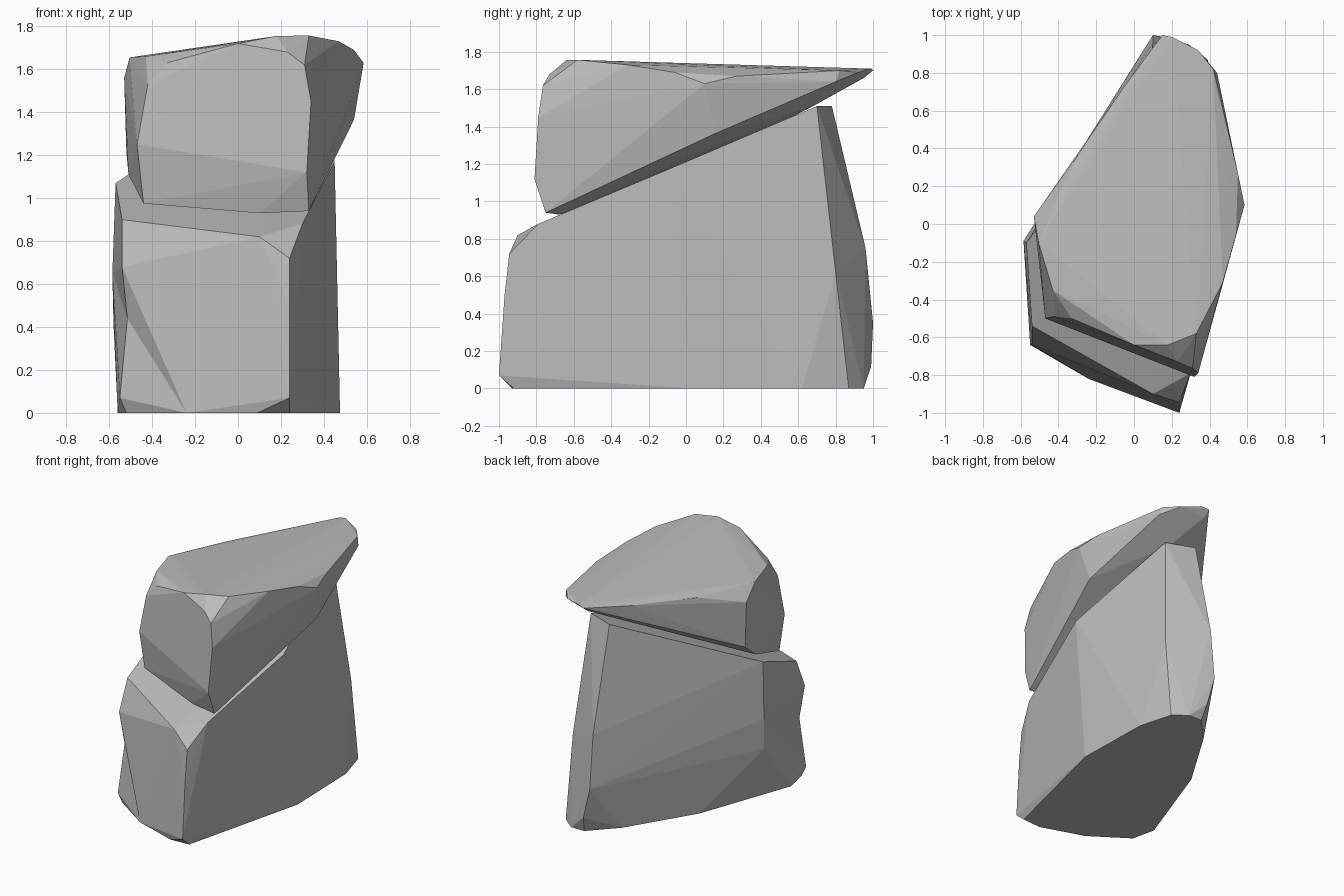
import bpy
import bmesh
from mathutils import Vector

default_cube = bpy.data.objects.get("Cube")
if default_cube:
    bpy.data.objects.remove(default_cube, do_unlink=True)


def make_material(name, colour):
    material = bpy.data.materials.new(name)
    material.use_nodes = True
    material.diffuse_color = colour
    shader = next(n for n in material.node_tree.nodes if n.type == "BSDF_PRINCIPLED")
    shader.inputs["Base Color"].default_value = colour
    shader.inputs["Roughness"].default_value = .9
    return material


def level(height, outline):
    """Lift a flat outline to one height."""
    return [(x, y, height) for x, y in outline]


def dent_edge(mesh, start, end, target):
    """Split the edge between two corners and press its middle to a target."""
    def nearest(point):
        return min(mesh.verts, key=lambda vert: (vert.co - Vector(point)).length)
    first, last = nearest(start), nearest(end)
    edge = mesh.edges.get((first, last))
    if edge:
        _, middle = bmesh.utils.edge_split(edge, first, .5)
        middle.co = Vector(target)
        bmesh.ops.triangulate(mesh, faces=list(middle.link_faces))


def make_boulder(name, corners, material, dents=()):
    """Wrap corner points in a faceted convex skin, then press in the dents."""
    mesh = bmesh.new()
    for corner in corners:
        mesh.verts.new(corner)
    bmesh.ops.convex_hull(mesh, input=list(mesh.verts))
    loose = [vert for vert in mesh.verts if not vert.link_faces]
    bmesh.ops.delete(mesh, geom=loose, context="VERTS")
    for dent in dents:
        dent_edge(mesh, *dent)
    bmesh.ops.recalc_face_normals(mesh, faces=list(mesh.faces))
    data = bpy.data.meshes.new(name)
    mesh.to_mesh(data)
    mesh.free()
    data.materials.append(material)
    boulder = bpy.data.objects.new(name, data)
    bpy.context.collection.objects.link(boulder)
    return boulder


stone_grey = make_material("stone grey", (.5, .5, .5, 1))

# Lower boulder: flat foot, upright sides, top ramping up to the back
foot = level(0, [
    (.24, -.92), (.09, -.93), (-.24, -.82), (-.52, -.63), (-.56, -.45),
    (-.3, .27), (0, .76), (.18, .95), (.29, .95), (.39, .87), (.46, .62), (.475, .03)])
front_left_low = (-.55, -.64, .07)
front_left_high = (-.54, -.64, .68)
lower_front = [
    front_left_low, front_left_high, (-.54, -.54, .9),
    (.24, -1, .07), (.24, -.97, .5), (.24, -.945, .72), (.1, -.9, .82), (.3, -.79, .88)]
lower_sides = [
    (-.57, -.1, 1.07), (-.585, -.09, .65), (-.58, -.1, .42),
    (.45, -.1, 1.17), (.45, 0, .6)]
lower_back = [
    (.3, .7, 1.51), (.09, .78, 1.51), (.38, .8, .62), (.34, .9, .04),
    (.1, .96, .75), (.1, 1, .35), (.16, .99, .12)]
make_boulder(
    "lower_boulder", foot + lower_front + lower_sides + lower_back, stone_grey,
    dents=[(front_left_low, front_left_high, (-.515, -.61, .44))])

# Upper boulder: wedge resting on the ramp, blunt in front and thin behind
underside = [
    (.33, -.75, .94), (.1, -.68, .93), (-.44, -.48, .975), (-.51, -.1, 1.11),
    (-.52, .04, 1.22), (.25, .68, 1.51), (.54, .16, 1.365), (.15, .95, 1.66)]
upper_front = [
    (.32, -.81, 1.12), (.34, -.79, 1.45), (.31, -.765, 1.62), (.23, -.73, 1.68),
    (-.47, -.5, 1.25), (-.42, -.49, 1.53), (-.33, -.5, 1.63)]
crown = [
    (0, -.64, 1.72), (.18, -.64, 1.755), (.33, -.58, 1.757), (.47, -.31, 1.73),
    (.54, -.06, 1.69), (.585, .1, 1.63), (.55, .27, 1.67),
    (-.43, -.35, 1.66), (-.505, -.1, 1.655), (-.53, .04, 1.56)]
upper_back = [
    (.44, .8, 1.64), (.42, .82, 1.7), (.34, .92, 1.69), (.2, .99, 1.71),
    (.15, 1, 1.7), (-.05, .73, 1.67), (-.32, .33, 1.65)]
make_boulder(
    "upper_boulder", underside + upper_front + crown + upper_back, stone_grey)
